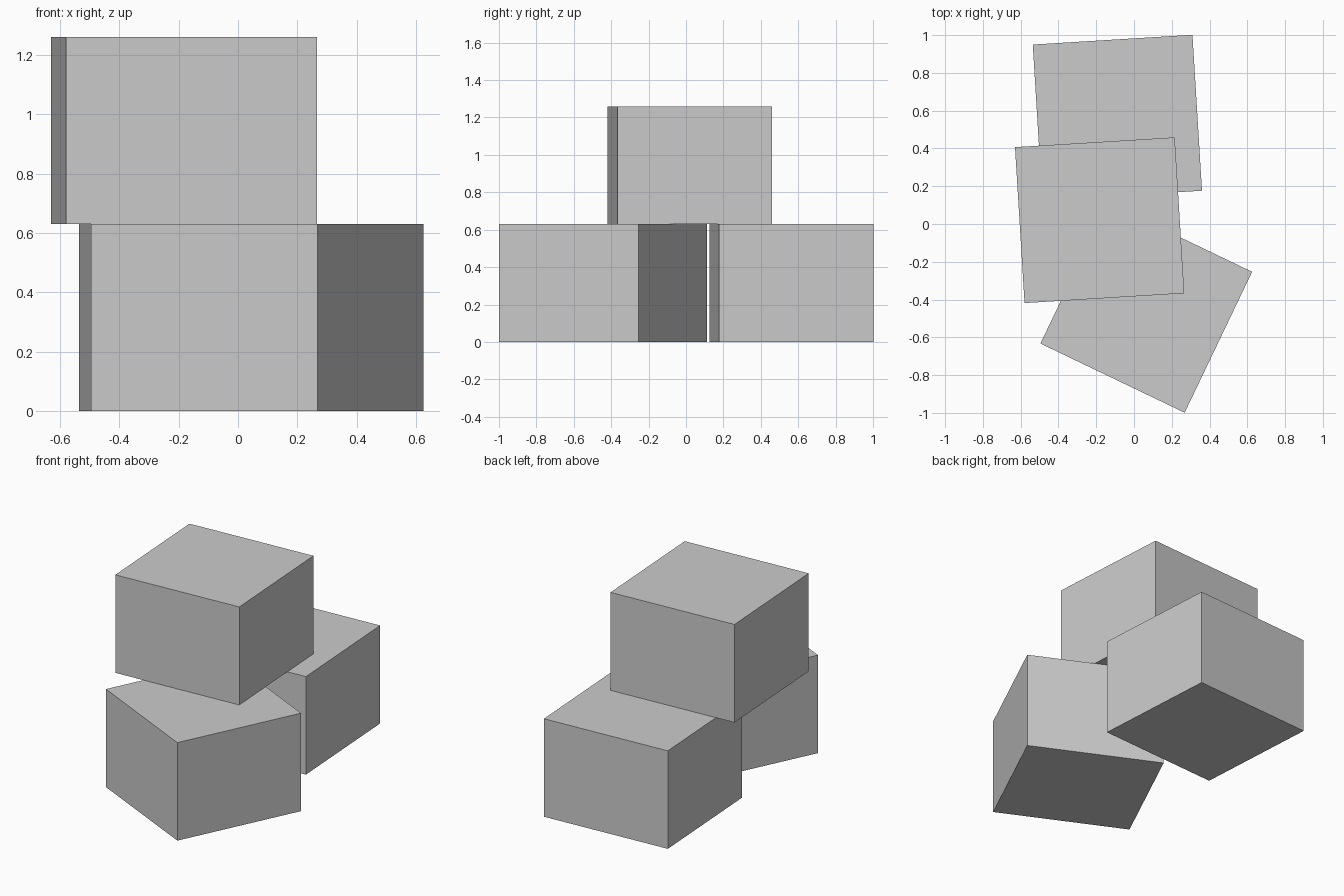
import bpy
from math import radians

cube = bpy.data.objects.get("Cube")
if cube:
    bpy.data.objects.remove(cube, do_unlink=True)

WIDTH, DEPTH, HEIGHT = 0.847, 0.827, 0.63

# One plain grey for every box
grey = bpy.data.materials.new("light_grey")
grey.use_nodes = True
colour = (0.6, 0.6, 0.6, 1)
grey.diffuse_color = colour
grey.node_tree.nodes["Principled BSDF"].inputs["Base Color"].default_value = colour


def add_box(name, x, y, bottom, turn):
    """Box of the shared size, turned about its upright axis."""
    bpy.ops.mesh.primitive_cube_add(
        size=1, location=(x, y, bottom + HEIGHT / 2), rotation=(0, 0, radians(turn)))
    box = bpy.context.object
    box.name = name
    box.scale = (WIDTH, DEPTH, HEIGHT)
    bpy.ops.object.transform_apply(location=False, rotation=False, scale=True)
    box.data.materials.append(grey)


# Two boxes on the ground and one stacked across them
add_box("front_box", 0.065, -0.443, 0, -25.6)
add_box("back_box", -0.088, 0.563, 0, 3.5)
add_box("top_box", -0.182, 0.02, HEIGHT, 3.5)
